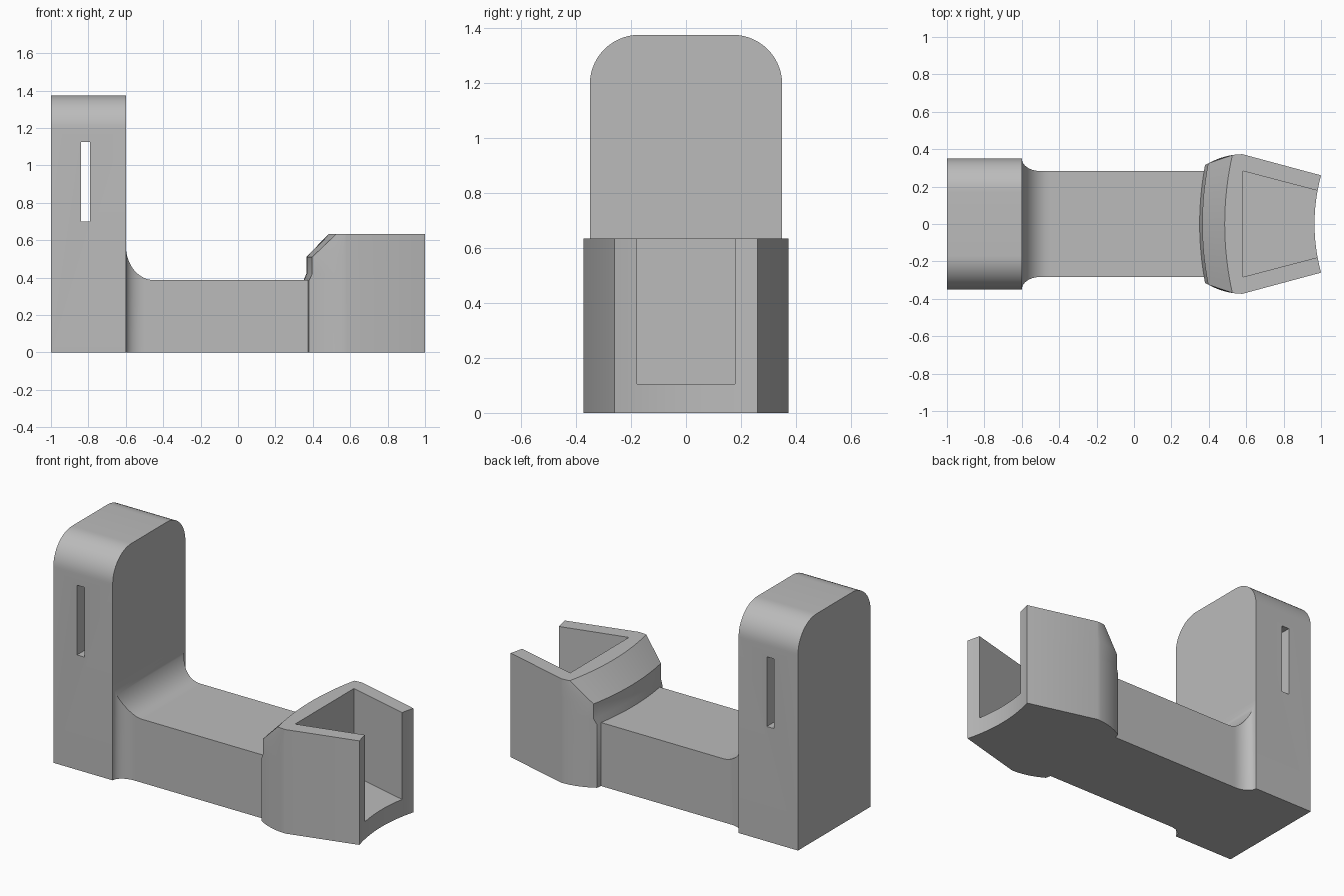
import bpy, bmesh
from math import sin, cos, pi

if "Cube" in bpy.data.objects:
    bpy.data.objects.remove(bpy.data.objects["Cube"])

grey = bpy.data.materials.new("plain grey")
grey.use_nodes = True
grey.diffuse_color = (0.5, 0.5, 0.5, 1)
grey.node_tree.nodes["Principled BSDF"].inputs["Base Color"].default_value = (0.5, 0.5, 0.5, 1)


def loft(name, rings):
    """Closed solid skinned through rings that share a point count."""
    bm = bmesh.new()
    loops = [[bm.verts.new(p) for p in ring] for ring in rings]
    n = len(loops[0])
    for a, b in zip(loops, loops[1:]):
        for i in range(n):
            j = (i + 1) % n
            bm.faces.new((a[i], a[j], b[j], b[i]))
    bm.faces.new(loops[0][::-1])
    bm.faces.new(loops[-1])
    bmesh.ops.recalc_face_normals(bm, faces=bm.faces)
    mesh = bpy.data.meshes.new(name)
    bm.to_mesh(mesh)
    bm.free()
    mesh.materials.append(grey)
    obj = bpy.data.objects.new(name, mesh)
    bpy.context.collection.objects.link(obj)
    return obj


def activate(obj):
    bpy.ops.object.select_all(action='DESELECT')
    obj.select_set(True)
    bpy.context.view_layer.objects.active = obj


def cut(obj, cutter):
    activate(obj)
    mod = obj.modifiers.new("cut", 'BOOLEAN')
    mod.operation = 'DIFFERENCE'
    mod.solver = 'EXACT'
    mod.object = cutter
    bpy.ops.object.modifier_apply(modifier=mod.name)
    bpy.data.objects.remove(cutter)


def prism(name, plan, z0, z1):
    return loft(name, [[(x, y, z) for x, y in plan] for z in (z0, z1)])


# Upright post with rounded top corners
W, H, R, N = 0.35, 1.375, 0.18, 14
arc = [pi / 2 * i / N for i in range(N + 1)]
profile = [(-W, 0), (W, 0)]
profile += [(W - R + R * cos(a), H - R + R * sin(a)) for a in arc]
profile += [(-W + R - R * sin(a), H - R + R * cos(a)) for a in arc]
post = loft("upright_post", [[(x, y, z) for y, z in profile] for x in (-1, -0.6)])

# Narrow slot through the post
cut(post, prism("slot_cutter", [(-0.84, -1), (-0.79, -1), (-0.79, 1), (-0.84, 1)], 0.7, 1.125))


# Beam, flaring into the post with concave fillets
def fillet(x, length, rise):
    t = min((x + 0.6) / length, 1)
    return rise * (1 - (1 - (1 - t) ** 2) ** 0.5)


stations = [-0.6 + 0.15 * (1 - cos(a)) for a in arc] + [0.38]
rings = []
for x in stations:
    w = 0.283 + fillet(x, 0.1, 0.067)
    h = 0.387 + fillet(x, 0.15, 0.185)
    rings.append([(x, -w, 0), (x, w, 0), (x, w, h), (x, -w, h)])
beam = loft("beam", rings)


# Holder head: bowed back, bulging sides, tapered front and scooped end
def side(x):
    return 0.373 - 1.45 * (0.58 - x) ** 2


def head_outline(x0):
    xc = x0
    for _ in range(20):
        xc = x0 + 0.3 * side(xc) ** 2
    yc = side(xc)
    half = [(xc + (0.58 - xc) * i / 8) for i in range(1, 9)]
    back = [yc * (1 - i / 8) for i in range(17)]
    end = [0.26 * (i / 8 - 1) for i in range(17)]
    pts = [(x0 + 0.3 * y * y, y) for y in back]
    pts += [(x, -side(x)) for x in half]
    pts += [(0.965 + 0.52 * y * y, y) for y in end]
    pts += [(x, side(x)) for x in reversed(half)]
    return pts


levels = [(0, 0.35), (0.385, 0.35), (0.42, 0.365), (0.51, 0.365), (0.634, 0.485)]
head = loft("holder_head", [[(x, y, z) for x, y in head_outline(x0)] for z, x0 in levels])

# Tapered pocket, open at the top and the end
cut(head, prism("pocket_cutter", [(0.583, -0.283), (1.1, -0.147), (1.1, 0.147), (0.583, 0.283)], 0.105, 1))

for obj in (post, beam, head):
    activate(obj)
    bpy.ops.object.shade_smooth_by_angle()
